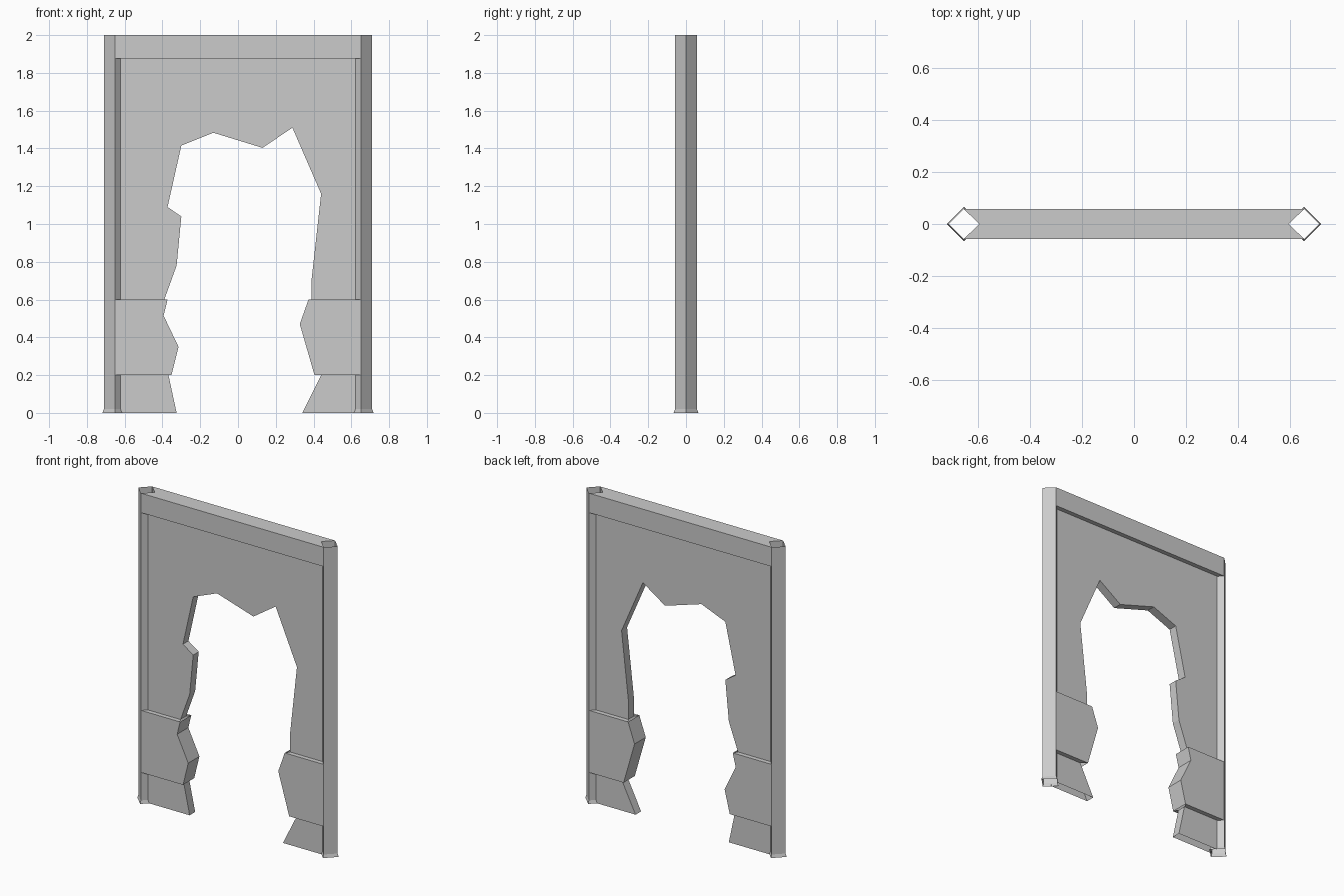
import bpy, bmesh
from mathutils import Vector

if "Cube" in bpy.data.objects:
    bpy.data.objects.remove(bpy.data.objects["Cube"])

PX, PR = 0.652, 0.058        # post centre and half diagonal
IN, OUT = 0.028, 0.057       # half depths of thin panels and thick bands


def face(bm, pts, direction):
    """Add one face, wound so its normal follows direction."""
    f = bm.faces.new([bm.verts.new(p) for p in pts])
    f.normal_update()
    if f.normal.dot(Vector(direction)) < 0:
        f.normal_flip()


def finish(name, bm):
    bmesh.ops.remove_doubles(bm, verts=bm.verts, dist=1e-5)
    me = bpy.data.meshes.new(name)
    bm.to_mesh(me)
    bm.free()
    ob = bpy.data.objects.new(name, me)
    bpy.context.collection.objects.link(ob)
    return ob


def edge_x(depth):
    """Where a sheet of this half depth meets the inner post face."""
    return PX + PR - depth - 0.001


def sheets(bm, outline, depth):
    for s in (-1, 1):
        face(bm, [(x, s * depth, z) for x, z in outline], (0, s, 0))


def rim(bm, path, depth):
    """Broken edge; the opening lies to the right of the path."""
    for (x0, z0), (x1, z1) in zip(path, path[1:]):
        face(bm, [(x0, -depth, z0), (x1, -depth, z1), (x1, depth, z1), (x0, depth, z0)],
             (z1 - z0, 0, x0 - x1))


def ledge(bm, z, xa, xb, ends, up):
    """Step between band and panel, on both front and back."""
    for s in (-1, 1):
        face(bm, [(xa, s * OUT, z), (ends[0], s * OUT, z),
                  (ends[1], s * IN, z), (xb, s * IN, z)], (0, 0, up))


# Upper panel with the ragged opening
hole = [(-.39, .6), (-.325, .78), (-.30, 1.04), (-.373, 1.09), (-.30, 1.415), (-.13, 1.483),
        (.13, 1.403), (.288, 1.51), (.44, 1.16), (.39, .71), (.39, .6)]
xi, xo = PX + OUT - PX, PX
xi = PX - (PR - IN)
bm = bmesh.new()
sheets(bm, [(-xi, .6), *hole, (xi, .6), (xi, 1.875), (-xi, 1.875)], IN)
rim(bm, hole, IN)
finish("upper_panel", bm)

# Top beam, notched around the open posts
bm = bmesh.new()
sheets(bm, [(-xo, 1.875), (xo, 1.875), (xo, 2), (-xo, 2)], OUT)
tip = PX - PR
face(bm, [(-xo, -OUT, 2), (xo, -OUT, 2), (tip, 0, 2), (xo, OUT, 2), (-xo, OUT, 2), (-tip, 0, 2)],
     (0, 0, 1))
ledge(bm, 1.875, -xo, -xi, (xo, xi), -1)
finish("top_beam", bm)

# Lower bands and base panels; paths run upward on the left, downward on the right
lower = {
    "left": (-1, [(-.352, .2), (-.315, .35), (-.394, .515), (-.373, .6)],
             [(-.325, 0), (-.368, .2)]),
    "right": (1, [(.373, .6), (.327, .47), (.405, .2)],
              [(.44, .2), (.34, 0)]),
}
for side, (s, band, base) in lower.items():
    lo, hi = sorted((band[0], band[-1]), key=lambda p: p[1])
    bm = bmesh.new()
    sheets(bm, [(s * xo, band[0][1]), *band, (s * xo, band[-1][1])], OUT)
    rim(bm, band, OUT)
    ledge(bm, .6, s * xo, s * xi, (hi[0], s * .39), 1)
    ledge(bm, .2, s * xo, s * xi, (lo[0], [p for p in base if p[1] == .2][0][0]), -1)
    finish(side + "_band", bm)

    bm = bmesh.new()
    sheets(bm, [(s * xi, base[0][1]), *base, (s * xi, base[-1][1])], IN)
    rim(bm, base, IN)
    finish(side + "_base_panel", bm)

    # Open diamond post with a flared foot
    bm = bmesh.new()
    rings = [(0, .066), (.02, PR), (2, PR)]
    for (z0, r0), (z1, r1) in zip(rings, rings[1:]):
        for a, b in (((1, 0), (0, 1)), ((0, 1), (-1, 0)), ((-1, 0), (0, -1)), ((0, -1), (1, 0))):
            cx = s * PX
            face(bm, [(cx + a[0] * r0, a[1] * r0, z0), (cx + b[0] * r0, b[1] * r0, z0),
                      (cx + b[0] * r1, b[1] * r1, z1), (cx + a[0] * r1, a[1] * r1, z1)],
                 (a[0] + b[0], a[1] + b[1], 0))
    finish(side + "_post", bm)
